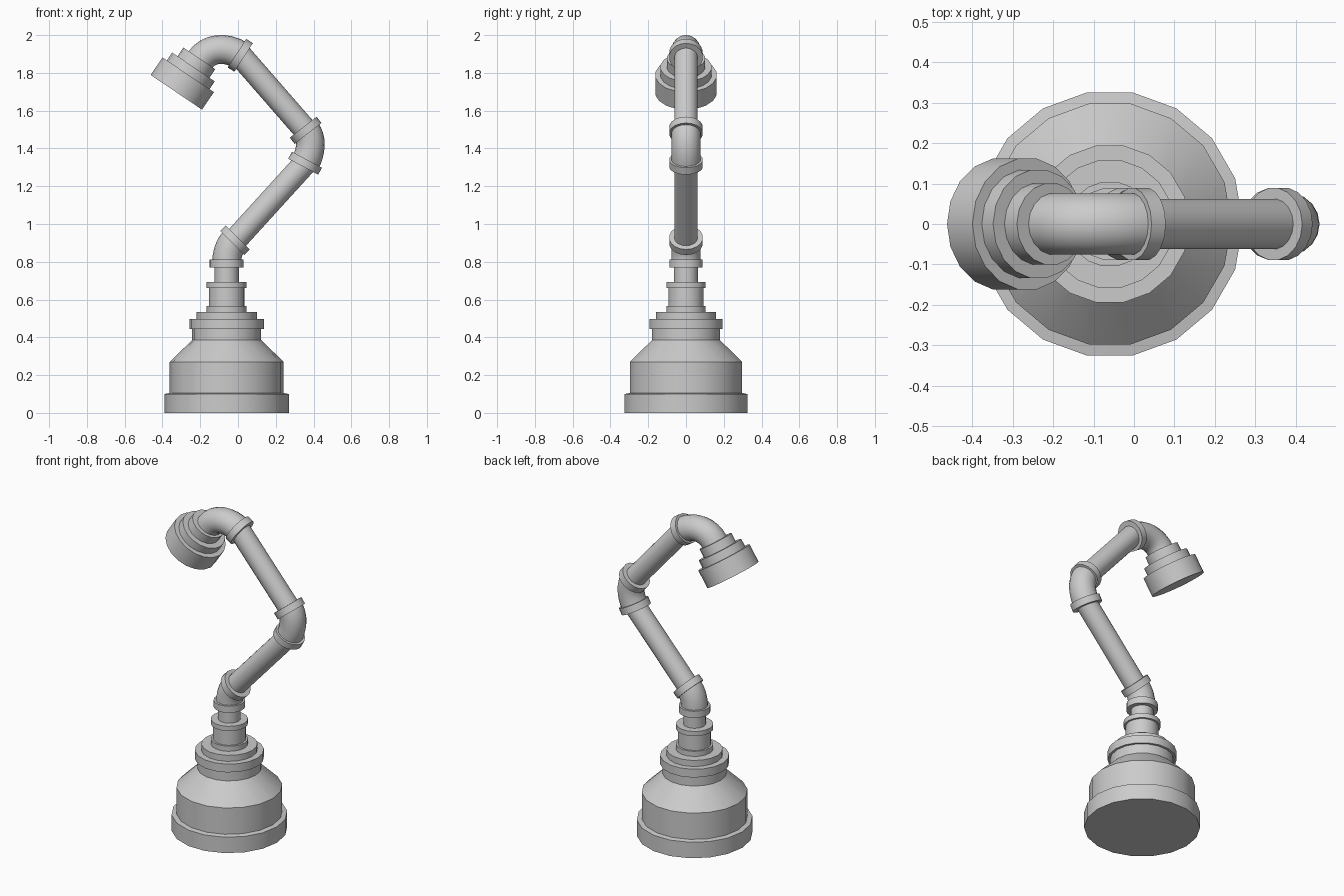
import bpy, bmesh
from math import sin, cos, pi, radians, atan2, degrees, hypot
from mathutils import Vector

if "Cube" in bpy.data.objects:
    bpy.data.objects.remove(bpy.data.objects["Cube"])

SIDES = 18


def skin(name, rings):
    """Skin closed circles; each ring is (x, z, axis angle in degrees, radius)."""
    bm = bmesh.new()
    loops = []
    for x, z, ang, r in rings:
        a = radians(ang)
        u = Vector((-sin(a), 0, cos(a)))
        loop = []
        for i in range(SIDES):
            p = 2 * pi * i / SIDES
            loop.append(bm.verts.new(Vector((x, 0, z)) + r * (cos(p) * u + sin(p) * Vector((0, 1, 0)))))
        loops.append(loop)
    for lo, hi in zip(loops, loops[1:]):
        for i in range(SIDES):
            j = (i + 1) % SIDES
            bm.faces.new((lo[i], lo[j], hi[j], hi[i]))
    bm.faces.new(loops[0])
    bm.faces.new(loops[-1])
    bmesh.ops.recalc_face_normals(bm, faces=bm.faces)
    mesh = bpy.data.meshes.new(name)
    bm.to_mesh(mesh)
    bm.free()
    ob = bpy.data.objects.new(name, mesh)
    bpy.context.collection.objects.link(ob)
    bpy.ops.object.select_all(action='DESELECT')
    ob.select_set(True)
    bpy.context.view_layer.objects.active = ob
    bpy.ops.object.shade_smooth_by_angle(angle=radians(32))
    return ob


def turned(name, x, z, ang, profile):
    """Turned part: profile of (distance along axis, radius)."""
    c, s = cos(radians(ang)), sin(radians(ang))
    return skin(name, [(x + d * c, z + d * s, ang, r) for d, r in profile])


def collar(name, joint, r=0.09, half=0.021):
    turned(name, *joint, [(-half, r), (half, r)])


def tube(name, a, b, r=0.063):
    ang = degrees(atan2(b[1] - a[1], b[0] - a[0]))
    skin(name, [(a[0], a[1], ang, r), (b[0], b[1], ang, r)])


def elbow(name, a, b, r=0.077, steps=8):
    """Round bend between two joints (x, z, angle)."""
    turn = radians(b[2] - a[2])
    chord = hypot(b[0] - a[0], b[1] - a[1])
    k = chord / cos(turn / 4) ** 2
    rings = []
    for i in range(steps + 1):
        t = i / steps
        h = (2*t**3 - 3*t*t + 1, t**3 - 2*t*t + t, -2*t**3 + 3*t*t, t**3 - t*t)
        pos = [h[0]*a[n] + h[1]*k*f(radians(a[2])) + h[2]*b[n] + h[3]*k*f(radians(b[2]))
               for n, f in ((0, cos), (1, sin))]
        rings.append((pos[0], pos[1], a[2] + (b[2] - a[2]) * t, r))
    skin(name, rings)


# Pedestal
AX = -0.06
turned("base", AX, 0, 90, [(0, 0.33), (0.10, 0.33), (0.105, 0.302), (0.27, 0.302),
                           (0.385, 0.183), (0.445, 0.183)])
turned("base_flange", AX, 0, 90, [(0.445, 0.197), (0.497, 0.197), (0.497, 0.16), (0.535, 0.16)])
turned("neck", AX, 0, 90, [(0.535, 0.106), (0.567, 0.106), (0.567, 0.094), (0.662, 0.094),
                           (0.662, 0.106), (0.692, 0.106), (0.692, 0.064), (0.78, 0.064)])

# Joints of the arm: x, z, axis angle
shoulder_in, shoulder_out = (AX, 0.79, 90), (-0.016, 0.914, 45)
middle_in, middle_out = (0.355, 1.322, 62), (0.358, 1.496, 128)
wrist_in, wrist_out = (0.012, 1.893, 147), (-0.2, 1.868, 236)

# Bends and their collars
for label, a, b in (("shoulder", shoulder_in, shoulder_out), ("middle", middle_in, middle_out),
                    ("wrist", wrist_in, wrist_out)):
    elbow(label + "_bend", a, b)
    collar(label + "_collar_in", a)
    if label != "wrist":
        collar(label + "_collar_out", b)

# Straight tubes
tube("lower_arm", shoulder_out, middle_in)
tube("upper_arm", middle_out, wrist_in)

# Stepped head, measured from the wrist end
turned("head", -0.205, 1.877, 236, [(0, 0.102), (0.055, 0.102), (0.055, 0.136), (0.105, 0.136),
                                    (0.105, 0.164), (0.217, 0.164)])
